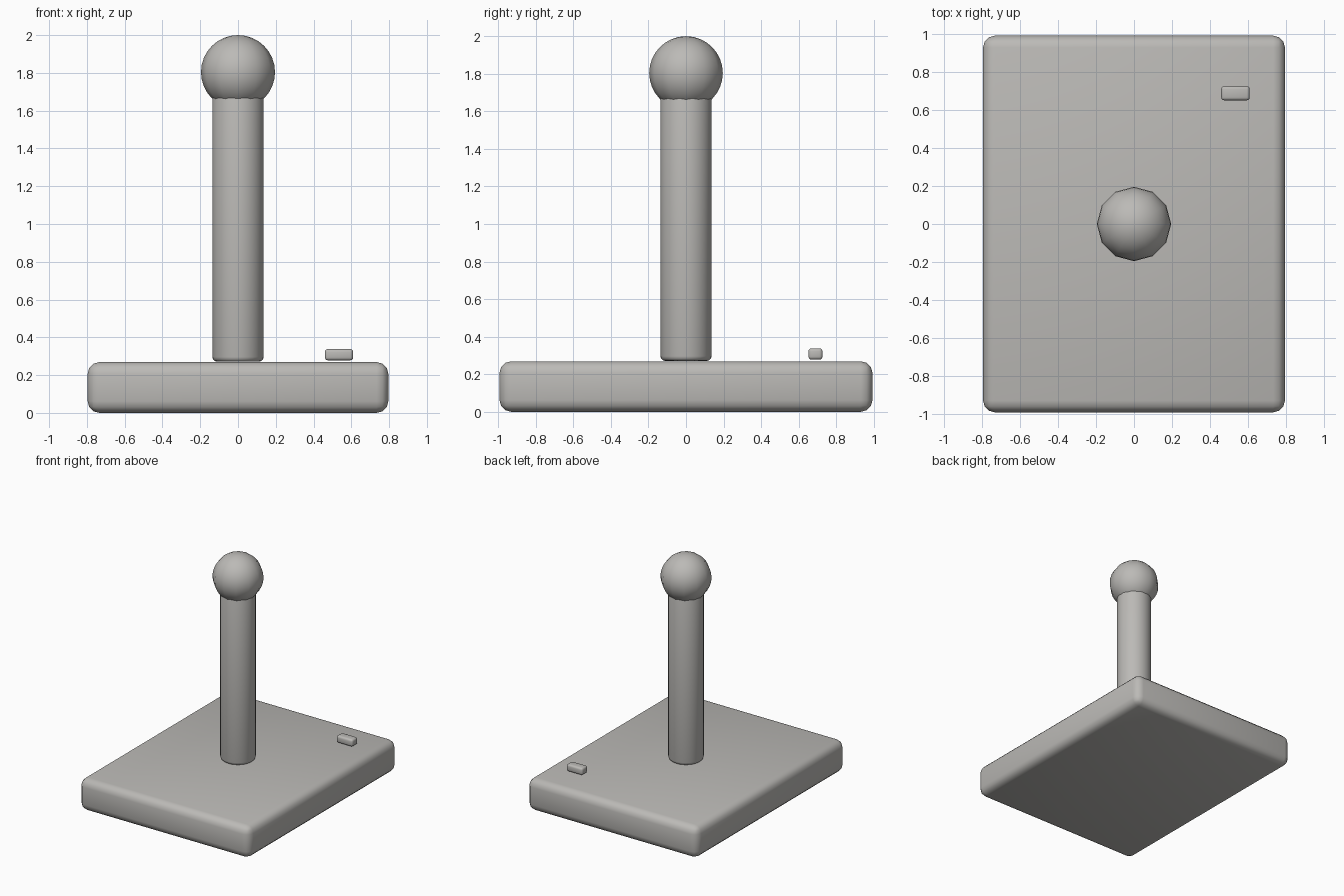
import bpy, math

if "Cube" in bpy.data.objects:
    bpy.data.objects.remove(bpy.data.objects["Cube"])

# One warm grey for every part
grey = bpy.data.materials.new("warm grey")
grey.diffuse_color = (0.5, 0.49, 0.47, 1)
grey.use_nodes = True
grey.node_tree.nodes["Principled BSDF"].inputs["Base Color"].default_value = grey.diffuse_color


def finish(name, bevel=0.0, segments=3, angle=180):
    """Name, colour, round off and smooth the active object."""
    ob = bpy.context.object
    ob.name = name
    ob.data.materials.append(grey)
    if bevel:
        mod = ob.modifiers.new("rounded edges", 'BEVEL')
        mod.width = bevel
        mod.segments = segments
        mod.limit_method = 'ANGLE'
        mod.angle_limit = math.radians(50)
        mod.use_clamp_overlap = True
        bpy.ops.object.modifier_apply(modifier=mod.name)
    bpy.ops.object.shade_smooth_by_angle(angle=math.radians(angle))
    return ob


def rounded_box(name, lo, hi, bevel):
    size = [b - a for a, b in zip(lo, hi)]
    mid = [(a + b) / 2 for a, b in zip(lo, hi)]
    bpy.ops.mesh.primitive_cube_add(size=1, location=mid)
    bpy.context.object.scale = size
    bpy.ops.object.transform_apply(location=False, rotation=False, scale=True)
    return finish(name, bevel, angle=40)


# Base slab
rounded_box("base", (-0.796, -0.993, 0), (0.796, 0.993, 0.269), 0.062)

# Small button resting near the back right corner
rounded_box("button", (0.46, 0.652, 0.278), (0.61, 0.727, 0.338), 0.016)

# Upright shaft, its top hidden inside the ball
bpy.ops.mesh.primitive_cylinder_add(vertices=32, radius=0.136, depth=1.43,
                                    location=(0, 0, 0.271 + 0.715))
finish("shaft", 0.025, angle=40)

# Ball on top of the shaft
bpy.ops.mesh.primitive_uv_sphere_add(segments=12, ring_count=16, radius=0.196,
                                     location=(0, 0, 1.804))
finish("ball", angle=60)
